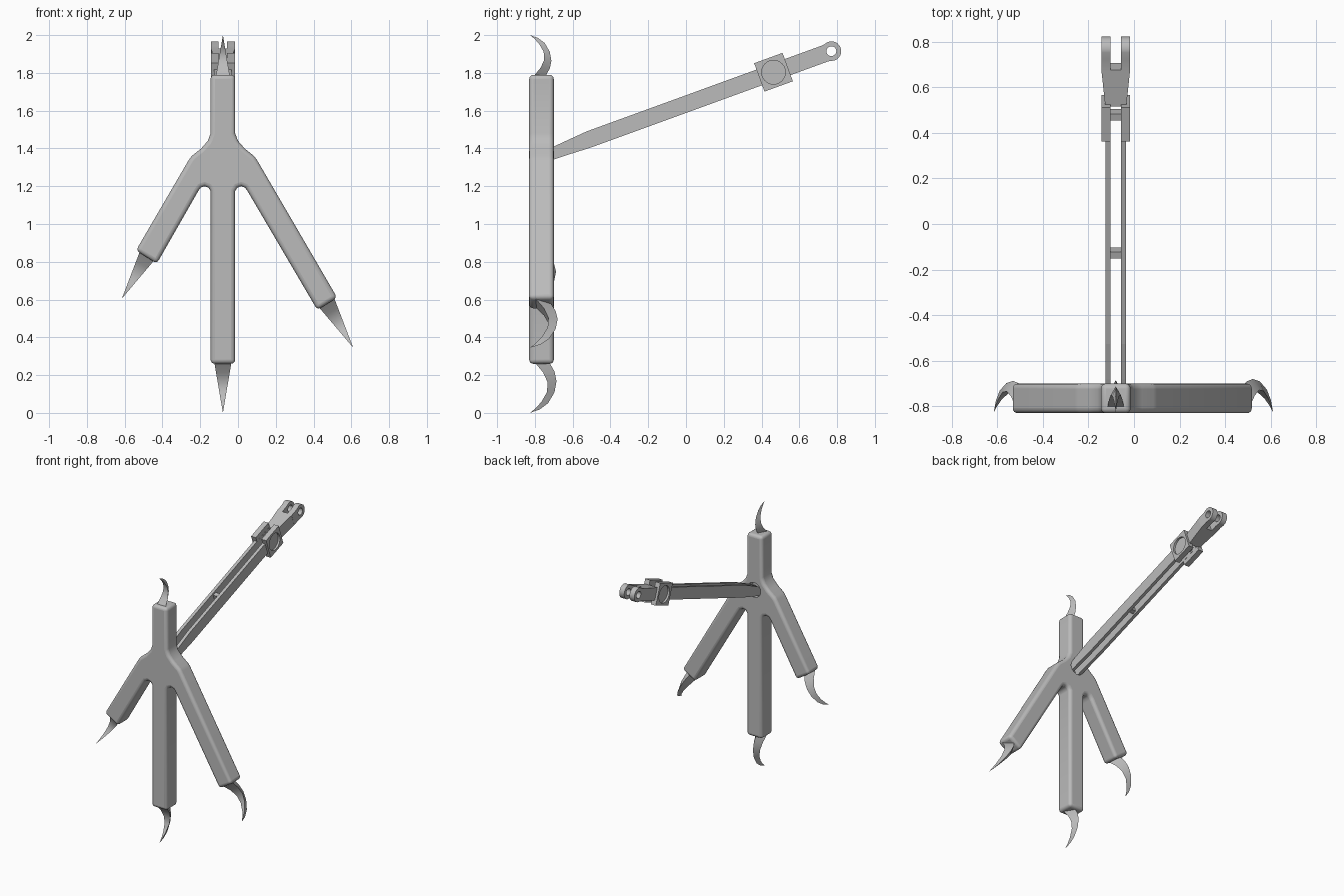
import bpy, bmesh, math
from mathutils import Matrix, Vector

cube = bpy.data.objects.get("Cube")
if cube:
    bpy.data.objects.remove(cube, do_unlink=True)

grey = bpy.data.materials.new("plain_grey")
grey.use_nodes = True
COLOUR = (0.5, 0.5, 0.5, 1)
grey.diffuse_color = COLOUR
grey.node_tree.nodes["Principled BSDF"].inputs["Base Color"].default_value = COLOUR

CX = -0.08            # centre line of the foot
LEG = Matrix.Translation((CX, -0.70, 1.38)) @ Matrix.Rotation(math.radians(20), 4, 'X')
WORLD = Matrix.Identity(4)


def finish(name, bm, matrix=WORLD, smooth=None):
    bmesh.ops.recalc_face_normals(bm, faces=bm.faces)
    mesh = bpy.data.meshes.new(name)
    bm.to_mesh(mesh)
    bm.free()
    mesh.materials.append(grey)
    obj = bpy.data.objects.new(name, mesh)
    bpy.context.collection.objects.link(obj)
    obj.matrix_world = matrix
    if smooth:
        bpy.ops.object.select_all(action='DESELECT')
        obj.select_set(True)
        bpy.context.view_layer.objects.active = obj
        bpy.ops.object.shade_smooth_by_angle(angle=math.radians(smooth))
    return obj


def prism(name, points, a, b, matrix=WORLD, smooth=None):
    """Extrude a closed outline of 3D points from a by the vector b."""
    bm = bmesh.new()
    face = bm.faces.new([bm.verts.new(Vector(p) + Vector(a)) for p in points])
    ext = bmesh.ops.extrude_face_region(bm, geom=[face])
    moved = [v for v in ext["geom"] if isinstance(v, bmesh.types.BMVert)]
    bmesh.ops.translate(bm, verts=moved, vec=Vector(b))
    return finish(name, bm, matrix, smooth)


def box(name, x, y, z, matrix=LEG):
    pts = [(x[0], y[0], z[0]), (x[1], y[0], z[0]), (x[1], y[1], z[0]), (x[0], y[1], z[0])]
    return prism(name, pts, (0, 0, 0), (0, 0, z[1] - z[0]), matrix)


def cut(obj, name, radius, depth, centre, axis, matrix):
    """Subtract a hidden cylinder lying along the given axis."""
    bm = bmesh.new()
    turn = Matrix.Rotation(math.pi / 2, 4, 'Y' if axis == 'X' else 'X')
    bmesh.ops.create_cone(bm, cap_ends=True, segments=32, radius1=radius, radius2=radius,
                          depth=depth, matrix=Matrix.Translation(centre) @ turn)
    cutter = finish(name, bm, matrix)
    cutter.hide_render = True
    cutter.hide_set(True)
    cutter.display_type = 'WIRE'
    mod = obj.modifiers.new("cut", 'BOOLEAN')
    mod.object = cutter
    mod.solver = 'EXACT'


# Foot: one outline with three front toes and a rear toe, softly rounded
shoulder = [(0.065, 1.48), (0.08, 1.44), (0.115, 1.4), (0.165, 1.36), (0.18, 1.34)]
crotch = [(0.13, 1.175), (0.117, 1.193), (0.097, 1.2), (0.077, 1.193), (0.065, 1.175)]
long_toe = [(0.605, 0.61), (0.5, 0.545)]
short_toe = [(0.46, 0.86), (0.35, 0.79)]
half_a = [(0.065, 1.79)] + shoulder + long_toe + crotch + [(0.065, 0.26)]
half_b = [(0.065, 1.79)] + shoulder + short_toe + crotch + [(0.065, 0.26)]
outline = half_a + [(-x, z) for x, z in reversed(half_b)]
foot = prism("foot", [(CX + x, 0, z) for x, z in outline], (0, -0.83, 0), (0, 0.13, 0), smooth=40)
bevel = foot.modifiers.new("round", 'BEVEL')
bevel.width = 0.022
bevel.segments = 4
bevel.limit_method = 'ANGLE'
bevel.angle_limit = math.radians(50)
cut(foot, "socket_cutter", 0.055, 0.12, (CX, -0.70, 1.375), 'Y', WORLD)

# Claws: hooked, flat inside with a ridge along the outside
OUTER = [(-0.06, 0.37), (0, 0.41), (0.16, 0.5), (0.35, 0.54), (0.58, 0.5), (0.8, 0.37), (0.93, 0.2)]
INNER = [(-0.06, 0.08), (0, 0.12), (0.18, 0.27), (0.38, 0.36), (0.58, 0.345), (0.78, 0.23), (0.91, 0.11)]


def claw(name, base, tip):
    base, tip = Vector((base[0], -0.826, base[1])), Vector((tip[0], -0.826, tip[1]))
    along = tip - base
    size = along.length
    along.normalize()
    side = along.cross(Vector((0, 1, 0)))
    bm = bmesh.new()

    def vert(t, h, w):
        return bm.verts.new(base + size * (along * t + Vector((0, h, 0)) + side * w))

    rings = []
    for (to, ho), (ti, hi) in zip(OUTER, INNER):
        w = 0.17 * (1 - max(ti, 0))
        rings.append([vert(ti, hi, -w), vert(to, ho, 0), vert(ti, hi, w)])
    for r, s in zip(rings, rings[1:]):
        for i in range(3):
            j = (i + 1) % 3
            bm.faces.new((r[i], r[j], s[j], s[i]))
    point = vert(1, 0, 0)
    for i in range(3):
        bm.faces.new((rings[-1][i], rings[-1][(i + 1) % 3], point))
    bm.faces.new(rings[0])
    finish(name, bm, smooth=45)


claw("rear_claw", (CX, 1.79), (CX, 2.0))
claw("middle_claw", (CX, 0.26), (CX, 0.0))
claw("left_claw", (0.472, 0.578), (0.61, 0.345))
claw("right_claw", (-0.485, 0.825), (-0.615, 0.605))

# Leg: paired rails, joint plates and fork prongs, mirrored about the leg axis
EYE = 1.564
arc = [math.radians(a) for a in range(-90, 91, 15)]
prong_side = [(1.47, 0.045), (1.47, -0.045), (1.53, -0.045)]
prong_side += [(EYE + 0.052 * math.cos(a), 0.052 * math.sin(a)) for a in arc] + [(1.53, 0.045)]
rail_side = [(-0.05, -0.035), (0.03, -0.037), (0.2, -0.044), (1.3, -0.044),
             (1.3, 0.044), (0.2, 0.044), (0.03, 0.03), (-0.05, 0.02)]
for label, sgn in (("left", 1), ("right", -1)):
    prism(label + "_rail", [(0, s, n) for s, n in rail_side],
          (sgn * 0.022, 0, 0), (sgn * 0.024, 0, 0), LEG)
    plate = box(label + "_joint_plate", sorted((sgn * 0.023, sgn * 0.063)), (1.158, 1.318), (-0.08, 0.08))
    cut(plate, label + "_joint_cutter", 0.063, 0.03, (sgn * 0.063, 1.238, 0), 'X', LEG)
    prong = prism(label + "_fork_prong", [(0, s, n) for s, n in prong_side],
                  (sgn * 0.022, 0, 0), (sgn * 0.041, 0, 0), LEG, smooth=30)
    cut(prong, label + "_eye_cutter", 0.026, 0.2, (sgn * 0.04, EYE, 0), 'X', LEG)

# Fork body tapering down to the rails
plan = [(0.046, 1.31), (0.063, 1.48), (-0.063, 1.48), (-0.046, 1.31)]
prism("fork_body", [(x, s, 0) for x, s in plan], (0, 0, -0.045), (0, 0, 0.09), LEG)

# Cross bars between the rails
for name, s in (("lower_cross_bar", 0.61), ("upper_cross_bar", 1.255)):
    box(name, (-0.023, 0.023), (s - 0.015, s + 0.015), (-0.03, 0.03))
